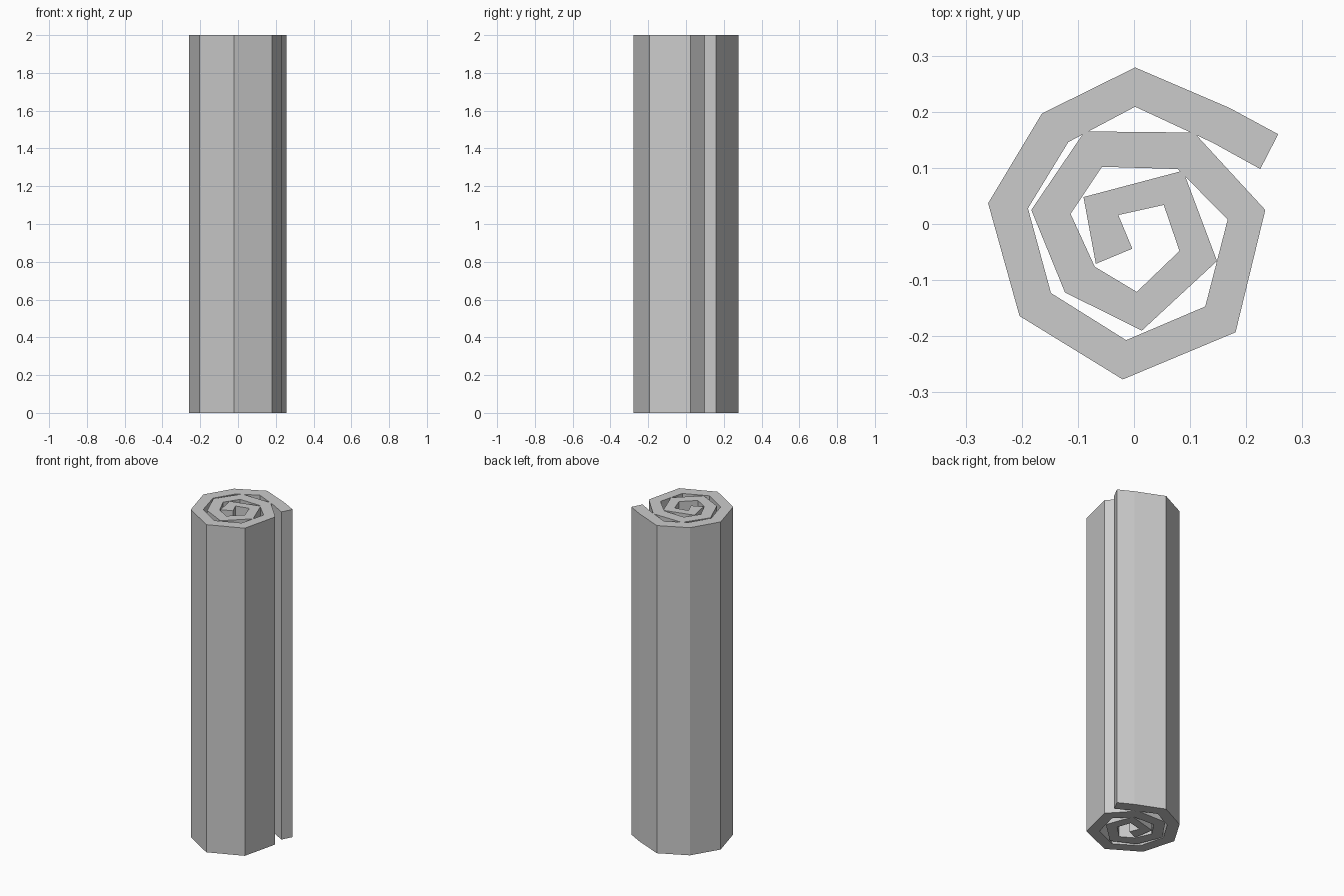
import bpy, bmesh

if "Cube" in bpy.data.objects:
    bpy.data.objects.remove(bpy.data.objects["Cube"])

HEIGHT = 2.0

# Spiral cross-section, from the loose outer end to the centre
outer = [(.257, .16), (.17, .207), (.002, .279), (-.164, .197), (-.26, .037),
         (-.204, -.164), (-.02, -.277), (.181, -.193), (.234, .025),
         (.107, .163), (-.088, .165), (-.183, .025), (-.123, -.122),
         (.014, -.19), (.148, -.066), (.0875, .095), (-.09, .048), (-.068, -.071)]
inner = [(.225, .098), (.14, .145), (.002, .209), (-.117, .146), (-.189, .028),
         (-.148, -.123), (-.014, -.207), (.127, -.147), (.167, .008),
         (.078, .098), (-.057, .102), (-.113, .018), (-.07, -.076),
         (.005, -.121), (.081, -.048), (.053, .034), (-.028, .016), (-.003, -.044)]

mat = bpy.data.materials.new("plain grey")
mat.diffuse_color = (0.6, 0.6, 0.6, 1)
mat.use_nodes = True
mat.node_tree.nodes["Principled BSDF"].inputs["Base Color"].default_value = mat.diffuse_color

# Rolled sheet: one rectangular ring of vertices per fold, joined into a strip
bm = bmesh.new()
rings = [[bm.verts.new((*p, z)) for p, z in ((o, 0), (o, HEIGHT), (i, HEIGHT), (i, 0))]
         for o, i in zip(outer, inner)]
for a, b in zip(rings, rings[1:]):
    for k in range(4):
        n = (k + 1) % 4
        bm.faces.new((a[k], a[n], b[n], b[k]))
bm.faces.new(rings[0])
bm.faces.new(rings[-1])
bmesh.ops.recalc_face_normals(bm, faces=bm.faces)

mesh = bpy.data.meshes.new("rolled_mat")
bm.to_mesh(mesh)
bm.free()
mesh.materials.append(mat)
bpy.context.collection.objects.link(bpy.data.objects.new("rolled_mat", mesh))
